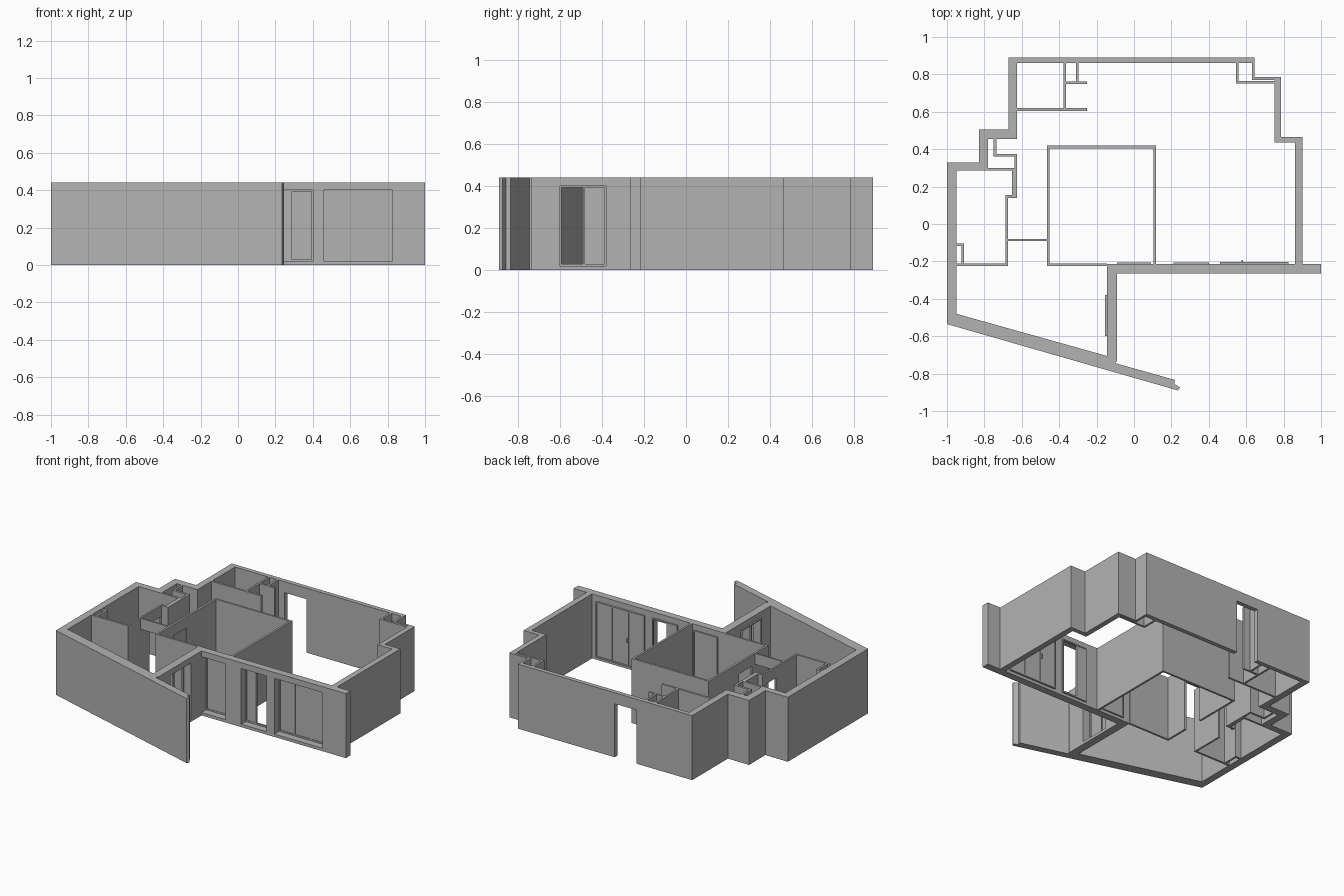
import bpy, bmesh

if "Cube" in bpy.data.objects:
    bpy.data.objects.remove(bpy.data.objects["Cube"])

H = 0.44          # wall height
DOOR = 0.365      # interior door head height
T = 0.014         # partition thickness

grey = bpy.data.materials.new("plaster_grey")
grey.diffuse_color = (0.45, 0.45, 0.45, 1)
grey.use_nodes = True
grey.node_tree.nodes["Principled BSDF"].inputs["Base Color"].default_value = grey.diffuse_color


def prism(name, pts, z0=0.0, z1=H):
    """Extrude a plan outline between two heights."""
    bm = bmesh.new()
    face = bm.faces.new([bm.verts.new((x, y, z0)) for x, y in pts])
    top = bmesh.ops.extrude_face_region(bm, geom=[face])["geom"]
    for v in top:
        if isinstance(v, bmesh.types.BMVert):
            v.co.z = z1
    bmesh.ops.recalc_face_normals(bm, faces=bm.faces)
    me = bpy.data.meshes.new(name)
    bm.to_mesh(me)
    bm.free()
    me.materials.append(grey)
    ob = bpy.data.objects.new(name, me)
    bpy.context.collection.objects.link(ob)
    return ob


def box(name, x0, x1, y0, y1, z0=0.0, z1=H):
    return prism(name, [(x0, y0), (x1, y0), (x1, y1), (x0, y1)], z0, z1)


def cut(wall, x0, x1, y0, y1, z0, z1):
    """Cut an opening through a wall with a hidden cutter."""
    c = box("opening_cutter", x0, x1, y0, y1, z0, z1)
    c.hide_render = True
    c.hide_viewport = True
    m = wall.modifiers.new("opening", 'BOOLEAN')
    m.operation, m.object, m.solver = 'DIFFERENCE', c, 'EXACT'


def window(name, u0, u1, v0, v1, bars=(), panels=(), along_y=False):
    """Thin frame with mullions and solid panels; u runs along the wall."""
    def part(n, a, b, c, d, z0, z1):
        if along_y:
            box(n, c, d, a, b, z0, z1)
        else:
            box(n, a, b, c, d, z0, z1)
    w, z0, z1 = 0.008, 0.02, 0.40
    part(name + "_sill", u0, u1, v0, v1, z0, z0 + 0.01)
    part(name + "_head", u0, u1, v0, v1, z1 - w, z1)
    for b in (u0 + w / 2, u1 - w / 2, *bars):
        part(name + "_mullion", b - w / 2, b + w / 2, v0, v1, z0 + 0.01, z1 - w)
    vm = (v0 + v1) / 2
    for a, b in panels:
        part(name + "_panel", a, b, vm - 0.003, vm + 0.003, z0 + 0.01, z1 - w)


# Outer shell: one outline around the house, ending in the slanted wing wall
outer = [(0.9, -0.215), (0.9, 0.465), (0.785, 0.465), (0.785, 0.785), (0.645, 0.785),
         (0.645, 0.89), (-0.67, 0.89), (-0.67, 0.505), (-0.83, 0.505), (-0.83, 0.33),
         (-1, 0.33), (-1, -0.535), (0.235, -0.89), (0.245, -0.873), (0.215, -0.855)]
inner = [(0.22, -0.834), (-0.1, -0.744), (-0.1, -0.718), (-0.95, -0.48), (-0.95, 0.285),
         (-0.78, 0.285), (-0.78, 0.455), (-0.625, 0.455), (-0.625, 0.86), (0.63, 0.86),
         (0.63, 0.77), (0.75, 0.77), (0.75, 0.435), (0.86, 0.435), (0.86, -0.215)]
shell = prism("outer_wall", outer + inner)
cut(shell, -0.25, -0.085, 0.8, 0.95, -0.1, DOOR)

# Front wall with a door and two glazed openings
front = box("front_wall", -0.145, 1.0, -0.265, -0.215)
for a, b in ((-0.09, 0.09), (0.21, 0.40), (0.46, 0.825)):
    cut(front, a, b, -0.3, -0.18, 0.02, 0.40)
window("front_door", -0.09, 0.09, -0.217, -0.205, panels=[(-0.085, 0.085)])
window("sliding_door", 0.21, 0.40, -0.217, -0.205, bars=[0.285], panels=[(0.215, 0.285)])
window("wide_door", 0.46, 0.825, -0.217, -0.202, bars=[0.58, 0.705], panels=[(0.465, 0.82)])
box("door_handle", 0.575, 0.582, -0.202, -0.192, 0.19, 0.22)

# Cross wall with an open window
cross = box("cross_wall", -0.145, -0.09, -0.735, -0.265)
cut(cross, -0.2, -0.05, -0.60, -0.38, 0.02, 0.40)
window("side_window", -0.60, -0.38, -0.155, -0.143, bars=[-0.485], along_y=True)

# Central room
box("central_room_back", -0.465, 0.117, 0.405, 0.405 + T)
box("central_room_right", 0.117 - T, 0.117, -0.215, 0.405)
box("central_room_front", -0.465, -0.145, -0.225, -0.225 + T)
room_left = box("central_room_left", -0.465, -0.465 + T, -0.211, 0.405)
cut(room_left, -0.5, -0.4, -0.05, 0.09, -0.1, DOOR)

# Hall lintel between central room and left room
box("hall_lintel", -0.674, -0.465, -0.09, -0.08, DOOR, H)

# Left room partitions and small duct
box("left_room_front", -0.95, -0.674, -0.225, -0.225 + T)
left_side = box("left_room_side", -0.686, -0.674, -0.211, 0.14)
cut(left_side, -0.72, -0.64, 0.01, 0.13, -0.1, DOOR)
box("left_room_jog", -0.686, -0.625, 0.14, 0.14 + T)
box("left_room_stub", -0.652, -0.625, 0.154, 0.285)
box("left_room_back", -0.78, -0.625, 0.285, 0.285 + T)
box("left_duct_side", -0.922, -0.908, -0.211, -0.118)
box("left_duct_back", -0.95, -0.908, -0.118, -0.118 + T)

# Closet beside the stepped wall
box("closet_side", -0.75, -0.736, 0.36, 0.455)
box("closet_front", -0.75, -0.625, 0.36, 0.36 + T)
box("closet_end", -0.639, -0.625, 0.299, 0.36)

# Back left bathroom
box("bath_front", -0.625, -0.25, 0.605, 0.605 + T)
box("bath_side", -0.377, -0.363, 0.619, 0.86)
box("bath_duct_side", -0.31, -0.296, 0.762, 0.86)
box("bath_duct_front", -0.363, -0.25, 0.748, 0.748 + T)

# Back right duct
box("right_duct_side", 0.545, 0.559, 0.75, 0.86)
box("right_duct_front", 0.559, 0.75, 0.75, 0.75 + T)
